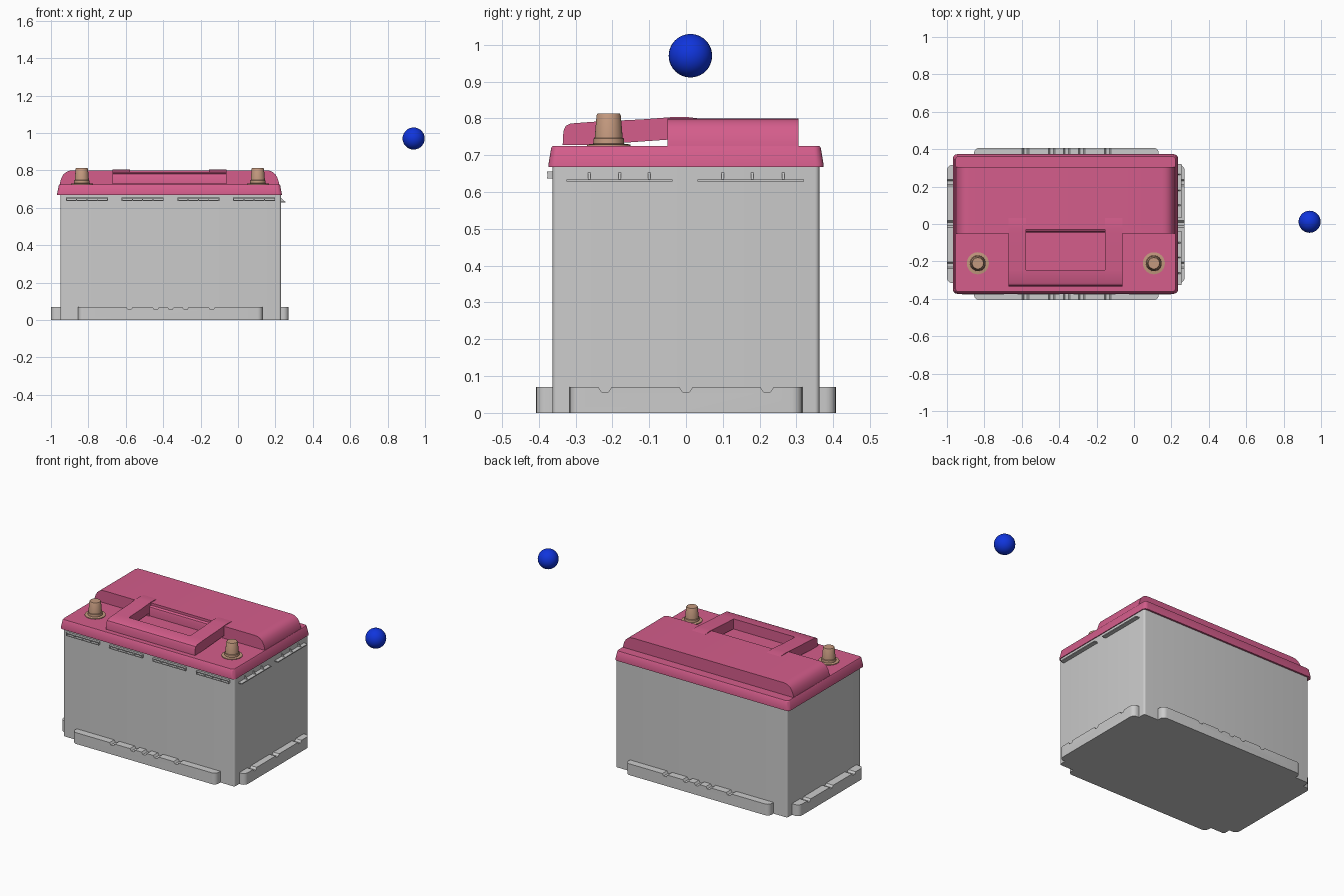
import bpy, bmesh, math

if "Cube" in bpy.data.objects:
    bpy.data.objects.remove(bpy.data.objects["Cube"])

CX, HX, HY = -0.36, 0.59, 0.362      # body centre and half sizes


def material(name, rgb):
    m = bpy.data.materials.new(name)
    m.diffuse_color = (*rgb, 1)
    m.use_nodes = True
    m.node_tree.nodes["Principled BSDF"].inputs["Base Color"].default_value = m.diffuse_color
    return m


PINK = material("pink", (0.66, 0.11, 0.26))
TAN = material("tan", (0.55, 0.32, 0.21))
BLUE = material("blue", (0.005, 0.035, 0.72))


def finish(name, bm, mat=None):
    bmesh.ops.recalc_face_normals(bm, faces=bm.faces[:])
    me = bpy.data.meshes.new(name)
    bm.to_mesh(me)
    bm.free()
    ob = bpy.data.objects.new(name, me)
    bpy.context.collection.objects.link(ob)
    if mat:
        me.materials.append(mat)
    bpy.ops.object.select_all(action='DESELECT')
    ob.select_set(True)
    bpy.context.view_layer.objects.active = ob
    bpy.ops.object.shade_smooth_by_angle(angle=math.radians(30))
    return ob


def loft(bm, rings):
    rows = [[bm.verts.new(p) for p in r] for r in rings]
    n = len(rows[0])
    for a, b in zip(rows, rows[1:]):
        for i in range(n):
            bm.faces.new((a[i], a[(i + 1) % n], b[(i + 1) % n], b[i]))
    bm.faces.new(rows[0][::-1])
    bm.faces.new(rows[-1])


def prism(bm, axis, pts, lo, hi):
    """Extrude a profile along an axis: x takes (y,z), y takes (x,z)."""
    put = {'x': lambda p, d: (d, p[0], p[1]),
           'y': lambda p, d: (p[0], d, p[1])}[axis]
    loft(bm, [[put(p, d) for p in pts] for d in (lo, hi)])


def box(bm, x0, x1, y0, y1, z0, z1):
    prism(bm, 'y', [(x0, z0), (x1, z0), (x1, z1), (x0, z1)], y0, y1)


def round_rect(cx, hx, hy, z, r, steps=5):
    pts = []
    for k, (sx, sy) in enumerate([(1, 1), (-1, 1), (-1, -1), (1, -1)]):
        for i in range(steps + 1):
            a = math.pi / 2 * (k + i / steps)
            pts.append((cx + sx * (hx - r) + r * math.cos(a),
                        sy * (hy - r) + r * math.sin(a), z))
    return pts


def lathe(name, x, y, profile, mat, n=32):
    bm = bmesh.new()
    loft(bm, [[(x + r * math.cos(2 * math.pi * i / n),
                y + r * math.sin(2 * math.pi * i / n), z) for i in range(n)]
              for r, z in profile])
    return finish(name, bm, mat)


# battery case
bm = bmesh.new()
loft(bm, [round_rect(CX, HX, HY, z, 0.012) for z in (0, 0.68)])
finish("case", bm)


# notched hold-down flanges round the foot
def flange(name, axis, lo, hi, notches, inner, outer):
    top = [(lo, 0.07)]
    for c in notches:
        top += [(c - 0.018, 0.07), (c - 0.009, 0.057),
                (c + 0.009, 0.057), (c + 0.018, 0.07)]
    pts = [(hi, 0), (lo, 0)] + top + [(hi, 0.07)]
    bm = bmesh.new()
    prism(bm, axis, pts, inner, outer)
    k = 0 if axis == 'x' else 1
    corners = [e for e in bm.edges
               if all(abs(v.co[k] - outer) < 1e-5 for v in e.verts)
               and abs(e.verts[0].co.z - e.verts[1].co.z) > 0.06]
    bmesh.ops.bevel(bm, geom=corners, offset=0.028, segments=5,
                    profile=0.5, affect='EDGES')
    finish(name, bm)


long_notches = [-0.58, -0.44, -0.36, -0.28, -0.14]
flange("front_flange", 'y', -0.855, 0.132, long_notches, -0.355, -0.407)
flange("back_flange", 'y', -0.855, 0.132, long_notches, 0.355, 0.407)
flange("left_flange", 'x', -0.316, 0.316, [-0.22, 0, 0.22], -0.945, -1.0)
flange("right_flange", 'x', -0.316, 0.316, [-0.22, 0, 0.22], 0.225, 0.27)

# front grip ribs: pairs of thin rails with dividers
for i in range(4):
    x = -0.92 + 0.298 * i
    bm = bmesh.new()
    for z in (0.636, 0.650):
        box(bm, x, x + 0.225, -0.377, -0.355, z, z + 0.005)
    for j in range(5):
        dx = x + 0.055 * j
        box(bm, dx, dx + 0.005, -0.376, -0.355, 0.638, 0.653)
    finish(f"front_rib_{i + 1}", bm)

# right grip ledges with triangular gussets
for i, (y0, y1, gussets) in enumerate([(-0.325, -0.037, (-0.263, -0.18, -0.1)),
                                       (0.031, 0.32, (0.1, 0.18, 0.264))]):
    bm = bmesh.new()
    box(bm, 0.22, 0.255, y0, y1, 0.628, 0.634)
    for g in gussets:
        prism(bm, 'y', [(0.225, 0.63), (0.253, 0.63), (0.225, 0.658)],
              g - 0.003, g + 0.003)
    finish(f"right_ledge_{i + 1}", bm)

# lid rim with sloping sides
bm = bmesh.new()
LX = -0.3665
loft(bm, [round_rect(LX, hx, hy, z, r) for hx, hy, z, r in
          [(0.6015, 0.373, 0.668, 0.022), (0.6, 0.373, 0.678, 0.022),
           (0.592, 0.366, 0.720, 0.02), (0.588, 0.362, 0.725, 0.018)]])
finish("lid_rim", bm, PINK)

# raised lid deck with rounded ends, set back between the handle arms
half = [(0.587, 0.715), (0.585, 0.735), (0.578, 0.758), (0.567, 0.778),
        (0.552, 0.791), (0.535, 0.798), (0.515, 0.80)]
AL, AR = -0.578, -0.156              # inner faces of the handle arms
left_end = [(LX - x, z) for x, z in half]
right_end = [(LX + x, z) for x, z in half]
bm = bmesh.new()
prism(bm, 'y', left_end + right_end[::-1], -0.03, 0.305)
prism(bm, 'y', left_end + [(AL, 0.80), (AL, 0.715)], -0.05, -0.03)
prism(bm, 'y', [(AR, 0.715), (AR, 0.80)] + right_end[::-1], -0.05, -0.03)
prism(bm, 'x', [(-0.03, 0.715), (-0.045, 0.715), (-0.045, 0.765),
                (-0.041, 0.778), (-0.03, 0.785)], AL, AR)
finish("lid_deck", bm, PINK)

# carry handle: two arms and a rounded crossbar
top = [(-0.335, 0.727), (-0.333, 0.765), (-0.327, 0.779), (-0.313, 0.786),
       (-0.246, 0.791)]
arm = top + [(-0.12, 0.797), (-0.03, 0.804), (0.0, 0.804), (0.04, 0.799),
             (0.04, 0.75), (-0.05, 0.742), (-0.25, 0.728)]
bm = bmesh.new()
prism(bm, 'x', arm, -0.672, AL)
prism(bm, 'x', arm, AR, -0.061)
prism(bm, 'x', top + [(-0.246, 0.728)], AL, AR)
bmesh.ops.remove_doubles(bm, verts=bm.verts[:], dist=1e-5)
finish("carry_handle", bm, PINK)

# terminal posts on washers
for side, x in (("left", -0.835), ("right", 0.106)):
    lathe(f"{side}_terminal", x, -0.21,
          [(0.059, 0.722), (0.059, 0.729), (0.042, 0.731), (0.041, 0.745),
           (0.038, 0.747), (0.033, 0.808), (0.030, 0.813)], TAN)

# floating ball
bm = bmesh.new()
bmesh.ops.create_uvsphere(bm, u_segments=32, v_segments=20, radius=0.059)
bmesh.ops.translate(bm, verts=bm.verts[:], vec=(0.939, 0.012, 0.97))
finish("ball", bm, BLUE)
